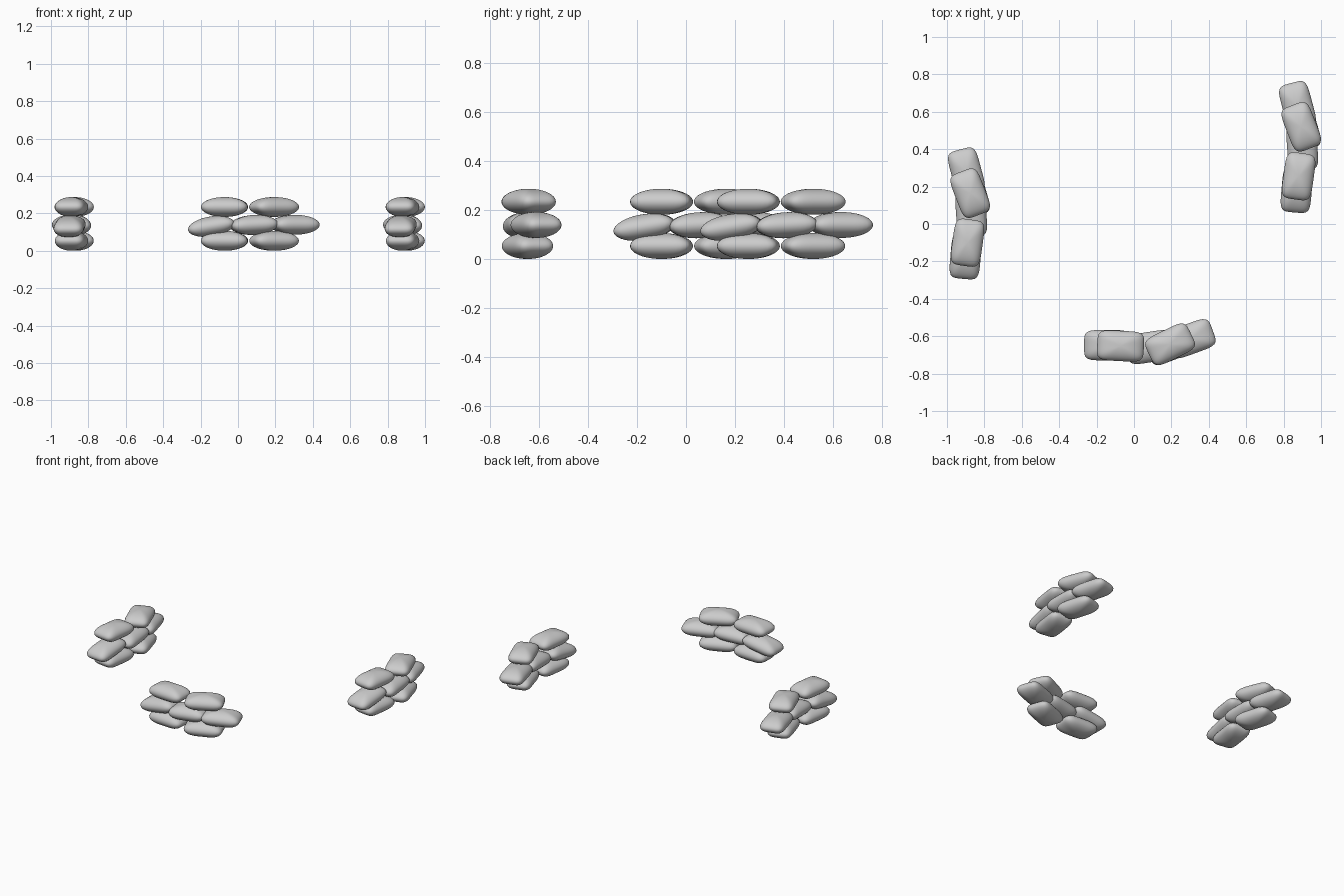
import bpy
from math import radians
from mathutils import Matrix, Vector

cube = bpy.data.objects.get("Cube")
if cube:
    bpy.data.objects.remove(cube, do_unlink=True)

cloth = bpy.data.materials.new("pale grey cloth")
cloth.use_nodes = True
cloth.diffuse_color = (0.6, 0.6, 0.6, 1)
cloth.node_tree.nodes["Principled BSDF"].inputs["Base Color"].default_value = (0.6, 0.6, 0.6, 1)

LENGTH, WIDTH, HEIGHT = 0.25, 0.162, 0.106
SQUARENESS = 5


def pillow_mesh():
    """A sphere squared off in plan, so it has a lens-shaped side and box-like outline."""
    bpy.ops.mesh.primitive_uv_sphere_add(segments=48, ring_count=24, radius=1)
    obj = bpy.context.object
    for v in obj.data.vertices:
        x, y, z = v.co
        flat = (x * x + y * y) ** 0.5
        norm = (abs(x) ** SQUARENESS + abs(y) ** SQUARENESS) ** (1 / SQUARENESS)
        k = flat / norm if norm > 1e-6 else 1
        v.co = (x * k * LENGTH / 2, y * k * WIDTH / 2, z * HEIGHT / 2)
    obj.data.materials.append(cloth)
    bpy.ops.object.shade_smooth()
    mesh = obj.data
    bpy.data.objects.remove(obj)
    mesh.name = "sandbag"
    return mesh


# Bags of one curved wall: name, centre, turn and tilt in degrees
BAGS = [
    ("bottom_bag_a", (-0.072, -0.652, 0.053), -3, 0),
    ("bottom_bag_b", (0.193, -0.648, 0.053), 21, 0),
    ("middle_bag_a", (-0.143, -0.648, 0.130), 0, 9),
    ("middle_bag_b", (0.085, -0.658, 0.138), 9, 3),
    ("middle_bag_c", (0.304, -0.613, 0.139), 20, 0),
    ("top_bag_a", (-0.072, -0.652, 0.234), -3, 0),
    ("top_bag_b", (0.193, -0.643, 0.234), 26, 0),
]

# Walls: name, position of the first bag, turn of the whole wall
WALLS = [
    ("front_wall", (-0.072, -0.652, 0), 0),
    ("right_wall", (-0.89, -0.10, 0), 85),
    ("left_wall", (0.88, 0.255, 0), 85),
]

sandbag = pillow_mesh()
pivot = Matrix.Translation((0.072, 0.652, 0))
for wall, place, wall_turn in WALLS:
    frame = Matrix.Translation(place) @ Matrix.Rotation(radians(wall_turn), 4, "Z") @ pivot
    for name, centre, turn, tilt in BAGS:
        bag = bpy.data.objects.new(f"{wall}_{name}", sandbag)
        bpy.context.collection.objects.link(bag)
        bag.matrix_world = (frame @ Matrix.Translation(Vector(centre))
                            @ Matrix.Rotation(radians(turn), 4, "Z")
                            @ Matrix.Rotation(radians(-tilt), 4, "Y"))
